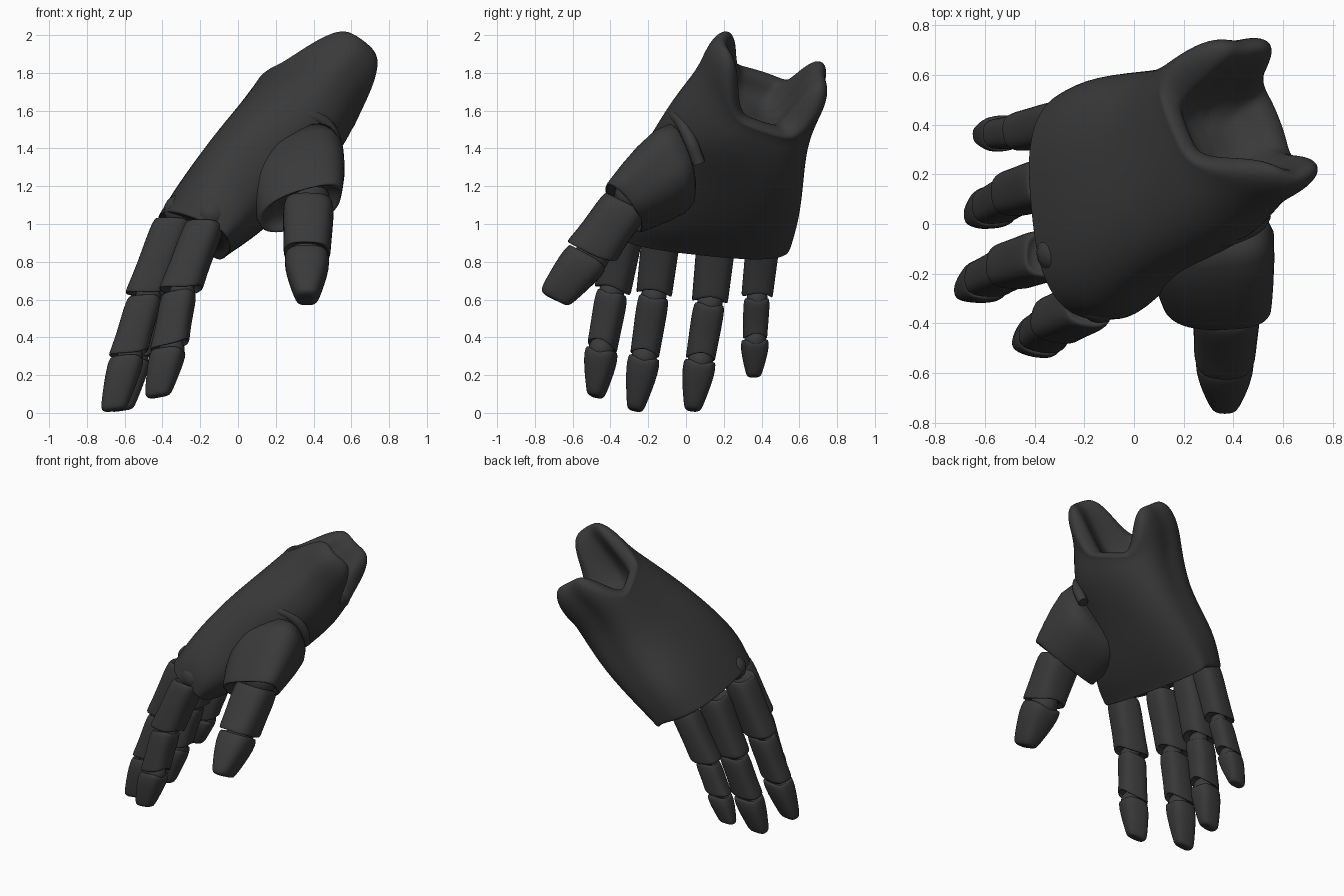
import bpy, bmesh, math
from mathutils import Vector as V

if "Cube" in bpy.data.objects:
    bpy.data.objects.remove(bpy.data.objects["Cube"])

shell = bpy.data.materials.new("dark_grey")
shell.diffuse_color = (0.042, 0.042, 0.042, 1)
shell.use_nodes = True
shell.node_tree.nodes["Principled BSDF"].inputs["Base Color"].default_value = shell.diffuse_color
AXIS = V((0.60, 0.32, 0.70)).normalized()      # knuckles to wrist


def finish(name, bm, levels):
    bmesh.ops.recalc_face_normals(bm, faces=bm.faces)
    me = bpy.data.meshes.new(name)
    bm.to_mesh(me)
    bm.free()
    ob = bpy.data.objects.new(name, me)
    bpy.context.collection.objects.link(ob)
    me.materials.append(shell)
    for p in me.polygons:
        p.use_smooth = True
    if levels:
        sub = ob.modifiers.new("smooth", 'SUBSURF')
        sub.levels = sub.render_levels = levels
    return ob


def loft(name, rings, levels=1):
    bm = bmesh.new()
    rows = [[bm.verts.new(p) for p in r] for r in rings]
    n = len(rows[0])
    for a, b in zip(rows, rows[1:]):
        for i in range(n):
            bm.faces.new((a[i], a[(i + 1) % n], b[(i + 1) % n], b[i]))
    for r in (rows[0], rows[-1]):
        mid = bm.verts.new(sum((v.co for v in r), V()) / n)
        for i in range(n):
            bm.faces.new((r[i], r[(i + 1) % n], mid))
    return finish(name, bm, levels)


def spow(c, e):
    return math.copysign(abs(c) ** (2 / e), c)


def bump(x):
    x = min(max((x - 0.36) / 0.62, 0), 1)
    return x * x * (3 - 2 * x)


def section(a, b, top, low, e=2.4, n=32, scale=1, shift=V(), lug=0):
    """Rounded ring through two side points, a top point and a low point."""
    a, b, top, low = V(a), V(b), V(top), V(low)
    c = (a + b) / 2
    ring = []
    for i in range(n):
        t = math.tau * i / n
        u, v = spow(math.cos(t), e), spow(math.sin(t), e)
        p = (b - a) / 2 * u + ((top - c) * v if v > 0 else (low - c) * -v)
        ring.append(c + p * scale + shift + AXIS * lug * bump(abs(math.cos(t))))
    return ring


# Palm shell: index side, little-finger side, back, inner face
PALM = [((-0.09, -0.39, 0.97), (-0.18, 0.55, 0.87), (-0.42, 0.06, 1.05), (-0.06, 0.08, 0.83)),
        ((-0.04, -0.39, 1.13), (-0.10, 0.60, 1.06), (-0.295, 0.11, 1.25), (0.12, 0.13, 0.95)),
        ((0.10, -0.21, 1.38), (0.10, 0.62, 1.25), (-0.10, 0.20, 1.50), (0.34, 0.24, 1.17)),
        ((0.39, -0.10, 1.60), (0.22, 0.63, 1.45), (0.06, 0.30, 1.70), (0.53, 0.32, 1.36)),
        ((0.47, 0.03, 1.755), (0.23, 0.65, 1.555), (0.14, 0.40, 1.80), (0.58, 0.42, 1.48))]
rings = [section(*PALM[0], e=2.8, scale=0.6, shift=AXIS * 0.02),
         section(*PALM[0], e=2.8, scale=0.93),
         section(*PALM[0], e=2.8),
         section(*PALM[0], e=2.8, shift=AXIS * 0.025),
         section(*PALM[1], e=2.8)]
rings += [section(*s, e=2.6) for s in PALM[2:4]]
# Wrist fork: two rounded lugs round a hollow seat
for scale, shift, lug in ((1.0, -0.01, 0.07), (1.02, 0.0, 0.20), (0.98, 0.02, 0.28), (0.84, 0.03, 0.315),
                          (0.69, 0.02, 0.28), (0.60, -0.02, 0.17), (0.50, -0.05, 0.04), (0.3, -0.07, 0.0)):
    rings.append(section(*PALM[4], scale=scale, shift=AXIS * shift, lug=lug))
loft("palm", rings, 2)

# Thumb base shell
BASE = [((0.05, 0.02, 1.22), (0.56, 0.03, 1.42), (0.30, -0.07, 1.56), (0.35, 0.08, 1.13)),
        ((0.06, -0.18, 1.15), (0.57, -0.14, 1.30), (0.32, -0.28, 1.39), (0.32, -0.06, 1.04)),
        ((0.11, -0.32, 1.04), (0.55, -0.31, 1.16), (0.36, -0.42, 1.20), (0.32, -0.22, 0.98))]
rings = [section(*s, e=2.6) for s in BASE]
rings += [section(*BASE[2], e=2.6, scale=k, shift=V((0, -d, -d * 0.7)))
          for k, d in ((0.98, 0.012), (0.87, 0.012), (0.75, -0.03))]
loft("thumb_base", rings)

# Raised lip of the palm around the back of the thumb base
lip = bpy.data.curves.new("thumb_socket_lip", 'CURVE')
lip.dimensions = '3D'
lip.bevel_depth = 0.035
lip.bevel_resolution = 3
lip.use_fill_caps = True
sp = lip.splines.new('BEZIER')
path = [(-0.01, -0.27, 1.02), (0.04, -0.22, 1.22), (0.13, -0.15, 1.42), (0.27, -0.08, 1.56),
        (0.42, -0.04, 1.56), (0.51, 0.02, 1.45), (0.50, 0.07, 1.32)]
sp.bezier_points.add(len(path) - 1)
for bp, co in zip(sp.bezier_points, path):
    bp.co = co
    bp.handle_left_type = bp.handle_right_type = 'AUTO'
lip.materials.append(shell)
bpy.context.collection.objects.link(bpy.data.objects.new("thumb_socket_lip", lip))

# Profiles: position along the bone, width scale, depth scale, notch on the inner side
BONE = [(0.06, 0.6, 0.6, 0.01), (0.0, 0.82, 0.82, 0.02), (0.03, 0.94, 0.92, 0.02), (0.2, 1.0, 0.98, 0.01),
        (0.6, 0.95, 0.95, 0), (0.9, 0.92, 1.02, -0.02), (0.98, 0.91, 1.03, -0.035),
        (0.99, 0.85, 0.95, -0.035), (0.9, 0.7, 0.7, -0.02)]
TIP = [(0.06, 0.6, 0.6, 0.01), (0.0, 0.88, 0.9, 0.03), (0.03, 1.0, 1.0, 0.03), (0.25, 1.03, 1.02, 0.01),
       (0.6, 0.82, 0.9, 0), (0.88, 0.6, 0.78, 0), (0.98, 0.5, 0.68, 0), (1.0, 0.32, 0.45, 0)]


def bone(name, p0, p1, width, depth, side, profile, slant, knuckle):
    p0, p1 = V(p0), V(p1)
    d = p1 - p0
    ax = d.normalized()
    w = (side - ax * side.dot(ax)).normalized()
    t = ax.cross(w)
    if t.z < 0:
        t = -t
    rings = []
    for s, kw, kt, notch in profile:
        k = slant * (1 if s < 0.97 or profile is BONE else 0.6)
        ring = []
        for i in range(20):
            a = math.tau * i / 20
            u, v = spow(math.cos(a), 2.8), spow(math.sin(a), 2.8)
            cut = notch * max(0, -v) * (1 - abs(u)) ** 0.5
            ring.append(p0 + d * s + w * (u * kw * width / 2) + t * (v * kt * depth / 2) + ax * (k * v + cut))
        rings.append(ring)
    loft(name, rings)
    # Ball hinge just inside the palm-facing side
    bm = bmesh.new()
    bmesh.ops.create_uvsphere(bm, u_segments=16, v_segments=10, radius=width * 0.4)
    bmesh.ops.translate(bm, verts=bm.verts, vec=p0 - t * 0.015 - ax * (0.05 if knuckle else 0))
    finish(name + "_hinge", bm, 0)


def digit(name, joints, sizes, side, slant):
    for i, (p, q) in enumerate(zip(joints, joints[1:])):
        last = i == len(joints) - 2
        bone(f"{name}_segment_{i + 1}", p, q, *sizes[i], side, TIP if last else BONE, slant, i == 0)


# Four fingers
WIDE = [(0.21, 0.21), (0.17, 0.19), (0.17, 0.18)]
SLIM = [(0.18, 0.19), (0.14, 0.16), (0.145, 0.15)]
digit("index_finger", [(-0.17, -0.32, 1.01), (-0.31, -0.39, 0.64), (-0.365, -0.445, 0.34), (-0.425, -0.48, 0.085)],
      WIDE, V((0.25, 0.95, 0)), 0.03)
digit("middle_finger", [(-0.34, -0.12, 1.03), (-0.49, -0.17, 0.62), (-0.585, -0.22, 0.30), (-0.66, -0.27, 0.012)],
      WIDE, V((0.1, 1, 0)), 0.03)
digit("ring_finger", [(-0.33, 0.17, 1.0), (-0.47, 0.125, 0.58), (-0.555, 0.075, 0.28), (-0.62, 0.035, 0.012)],
      WIDE, V((-0.05, 1, 0)), 0.03)
digit("little_finger", [(-0.27, 0.415, 0.97), (-0.435, 0.375, 0.61), (-0.525, 0.365, 0.39), (-0.595, 0.36, 0.19)],
      SLIM, V((-0.1, 1, 0)), 0.03)

# Thumb
digit("thumb", [(0.375, -0.31, 1.12), (0.365, -0.51, 0.84), (0.365, -0.70, 0.60)],
      [(0.275, 0.27), (0.235, 0.24)], V((1, 0, 0)), 0.02)
